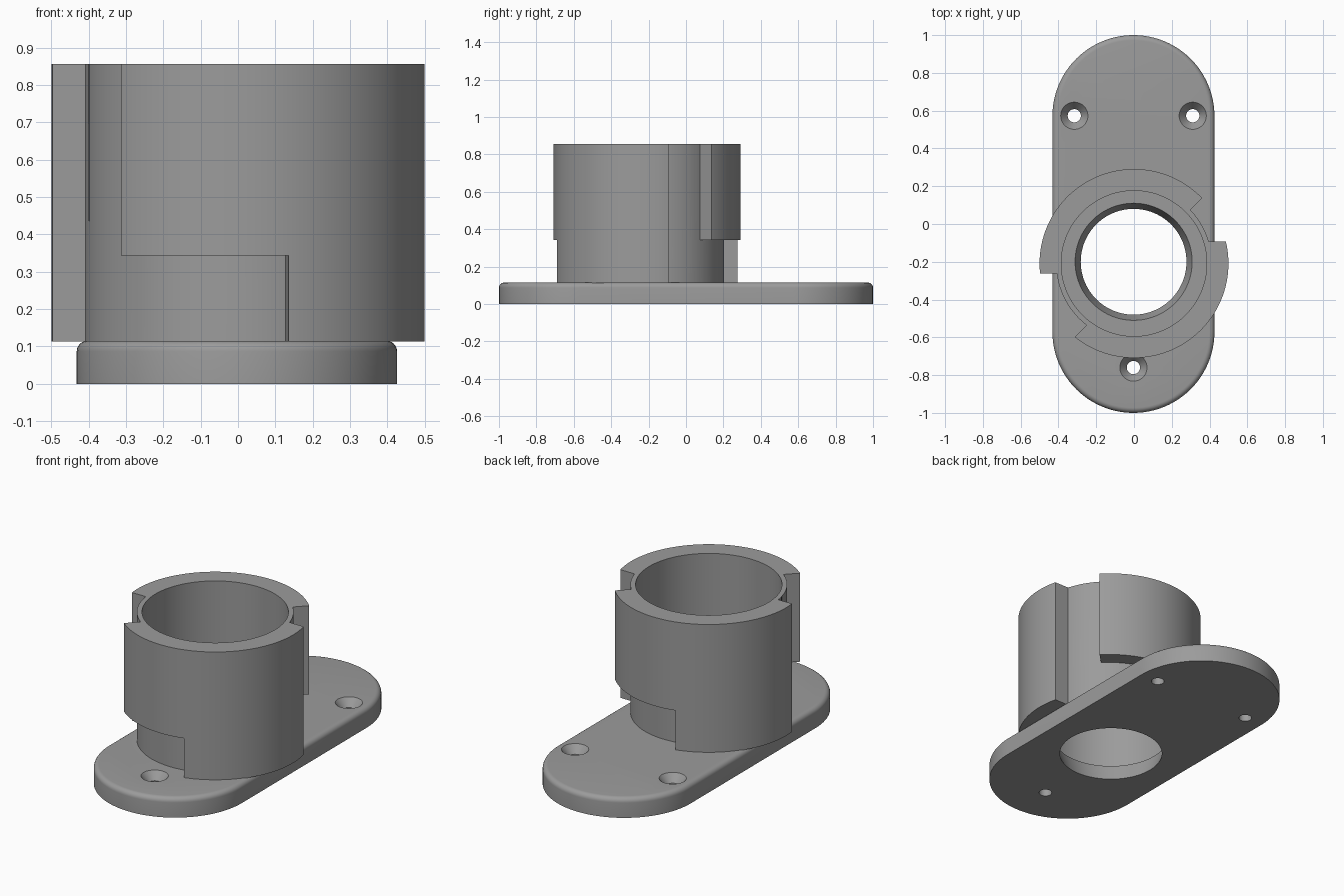
import bpy, bmesh, math
from math import cos, sin, radians

if "Cube" in bpy.data.objects:
    bpy.data.objects.remove(bpy.data.objects["Cube"])

CY = -0.209          # socket axis
PLATE_TOP = 0.115
LUG_Z = 0.343        # underside of the overhanging lugs
RIM_Z = 0.857
FLOOR_R = 0.412      # radius at the bottom of the slots

grey = bpy.data.materials.new("matte_grey")
grey.diffuse_color = (0.33, 0.33, 0.33, 1)
grey.use_nodes = True
grey.node_tree.nodes["Principled BSDF"].inputs["Base Color"].default_value = grey.diffuse_color


def stacked(name, loops, closed=False):
    """Skin a stack of equal-length loops; cap the ends unless closed."""
    bm = bmesh.new()
    rings = [[bm.verts.new(p) for p in loop] for loop in loops]
    n = len(rings[0])
    pairs = list(zip(rings, rings[1:]))
    if closed:
        pairs.append((rings[-1], rings[0]))
    else:
        bm.faces.new(rings[0][::-1])
        bm.faces.new(rings[-1])
    for a, b in pairs:
        for i in range(n):
            j = (i + 1) % n
            bm.faces.new((a[i], a[j], b[j], b[i]))
    bmesh.ops.recalc_face_normals(bm, faces=bm.faces)
    me = bpy.data.meshes.new(name)
    bm.to_mesh(me)
    bm.free()
    me.materials.append(grey)
    ob = bpy.data.objects.new(name, me)
    bpy.context.collection.objects.link(ob)
    return ob


def lathe(name, profile, x=0, y=0, n=96, closed=False):
    return stacked(name, [[(x + r * cos(math.tau * i / n), y + r * sin(math.tau * i / n), z)
                           for i in range(n)] for r, z in profile], closed)


def cut(ob, cutter):
    bpy.context.view_layer.objects.active = ob
    m = ob.modifiers.new("cut", 'BOOLEAN')
    m.operation, m.solver, m.object = 'DIFFERENCE', 'EXACT', cutter
    bpy.ops.object.modifier_apply(modifier=m.name)
    bpy.data.objects.remove(cutter)


def smooth(ob):
    bpy.ops.object.select_all(action='DESELECT')
    ob.select_set(True)
    bpy.context.view_layer.objects.active = ob
    bpy.ops.object.shade_smooth_by_angle(angle=radians(25))


def stadium(inset, z, n=48):
    pts = []
    for side in (0, 1):
        for i in range(n + 1):
            a = math.pi * (side + i / n)
            r = 0.429 - inset
            pts.append((-0.003 + r * cos(a), (0.571 if side == 0 else -0.571) + r * sin(a), z))
    return pts


# Base plate with a rounded top edge
R = 0.028
loops = [stadium(0, 0)]
for k in range(7):
    a = math.pi / 2 * k / 6
    loops.append(stadium(R * (1 - cos(a)), PLATE_TOP - R + R * sin(a)))
plate = stacked("base_plate", loops)

# Countersunk screw holes
for x, y in ((-0.316, 0.573), (0.311, 0.573), (-0.003, -0.76)):
    cut(plate, lathe("screw_cutter", [(0.035, -0.1), (0.035, 0.07), (0.072, PLATE_TOP),
                                      (0.084, 0.13)], x, y, 48))

# Tapered through hole and the shallow recess above it
cut(plate, lathe("hole_cutter", [(0.274, -0.02), (0.316, 0.12)], -0.002, -0.2))
cut(plate, lathe("recess_cutter", [(0.385, 0.1), (0.385, 0.2)], 0, CY, 240))
smooth(plate)

# Socket tube
socket = lathe("socket", [(0.385, 0.113), (0.5, 0.113), (0.5, RIM_Z), (0.385, RIM_Z)],
               0, CY, 240, closed=True)


def slot_cutter(a0, a1, dir0, dir1, z0, z1):
    """Curved block from angle a0 to a1 with straight ends along dir0 and dir1."""
    steps = round((a1 - a0) / 1.5)
    arc = [radians(a0 + (a1 - a0) * i / steps) for i in range(steps + 1)]
    inner = [(FLOOR_R * cos(a), CY + FLOOR_R * sin(a)) for a in arc]
    outer = [(0.7 * cos(a), CY + 0.7 * sin(a)) for a in arc[3:-3]]
    ends = [(p[0] + 0.2 * cos(radians(d)), p[1] + 0.2 * sin(radians(d)))
            for p, d in ((inner[0], dir0), (inner[-1], dir1))]
    outline = inner + [ends[1]] + outer[::-1] + [ends[0]]
    return stacked("slot_cutter", [[(x, y, z) for x, y in outline] for z in (z0, z1)])


# Two L-shaped bayonet slots: vertical entry, then a turn along the plate
for start, entry_end, turn_end, turn in ((187.5, 232.5, 288.0, 180), (16.5, 43.5, 106.5, 0)):
    cut(socket, slot_cutter(start, entry_end, turn, turn + 45, 0.05, 1.0))
    cut(socket, slot_cutter(start, turn_end, turn, turn + 95, 0.05, LUG_Z))
smooth(socket)
